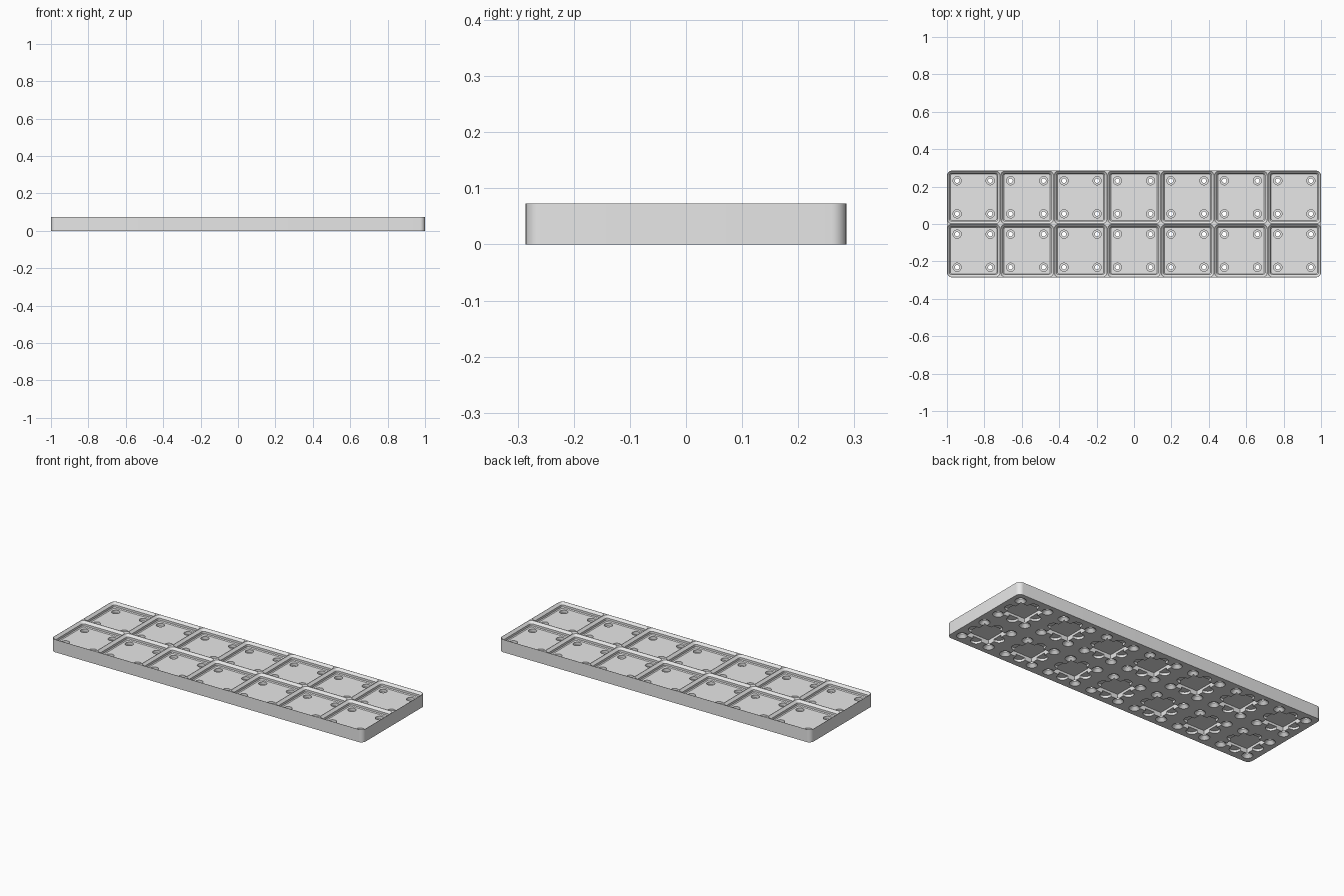
import bpy
import bmesh
from math import cos, sin, pi, radians
from mathutils import Vector

if "Cube" in bpy.data.objects:
    bpy.data.objects.remove(bpy.data.objects["Cube"], do_unlink=True)

COLUMNS, ROWS = 7, 2
PITCH = 42.0                        # cell size in millimetres
SCALE = 2 / (COLUMNS * PITCH)       # millimetres to model units
FLOOR, TOP = 6.4, 10.8
CENTRES = [((i - (COLUMNS - 1) / 2) * PITCH, (j - (ROWS - 1) / 2) * PITCH)
           for i in range(COLUMNS) for j in range(ROWS)]


def rounded_ring(half_x, half_y, radius, z, steps=8):
    """Counter-clockwise rounded rectangle at height z."""
    ring = []
    for quarter, (sx, sy) in enumerate([(1, 1), (-1, 1), (-1, -1), (1, -1)]):
        for k in range(steps + 1):
            a = (quarter + k / steps) * pi / 2
            ring.append(Vector((sx * (half_x - radius) + radius * cos(a),
                                sy * (half_y - radius) + radius * sin(a), z)))
    return ring


def circle_ring(radius, z, steps=32):
    return [Vector((radius * cos(2 * pi * k / steps),
                    radius * sin(2 * pi * k / steps), z)) for k in range(steps)]


def prism_rings(outline, low, high):
    return [[Vector((x, y, z)) for x, y in outline] for z in (low, high)]


def loft(bm, rings, x=0, y=0):
    """Closed solid through stacked rings, capped at both ends."""
    layers = [[bm.verts.new((p + Vector((x, y, 0))) * SCALE) for p in ring]
              for ring in rings]
    count = len(layers[0])
    for low, high in zip(layers, layers[1:]):
        for k in range(count):
            n = (k + 1) % count
            bm.faces.new((low[k], low[n], high[n], high[k]))
    bm.faces.new(layers[0][::-1])
    bm.faces.new(layers[-1])


def make_object(name, bm):
    mesh = bpy.data.meshes.new(name)
    bm.to_mesh(mesh)
    bm.free()
    obj = bpy.data.objects.new(name, mesh)
    bpy.context.collection.objects.link(obj)
    return obj


def cut(target, name, solids):
    """Subtract a set of separate solids, given as (rings, x, y)."""
    bm = bmesh.new()
    for rings, x, y in solids:
        loft(bm, rings, x, y)
    cutter = make_object(name, bm)
    cutter.hide_render = True
    mod = target.modifiers.new(name, 'BOOLEAN')
    mod.operation = 'DIFFERENCE'
    mod.solver = 'EXACT'
    mod.object = cutter
    bpy.context.view_layer.objects.active = target
    bpy.ops.object.modifier_apply(modifier=name)
    bpy.data.objects.remove(cutter, do_unlink=True)


# Solid slab with rounded corners
bm = bmesh.new()
loft(bm, [rounded_ring(COLUMNS * PITCH / 2, ROWS * PITCH / 2, 4, z) for z in (0, TOP)])
plate = make_object("grid_base_plate", bm)

# Stepped pockets in the top: chamfer, straight wall, wide chamfer
steps = [(2.85, FLOOR), (2.15, 7.1), (2.15, 8.9), (0.25, TOP), (0.25, TOP + 1)]
pocket = [rounded_ring(PITCH / 2 - inset, PITCH / 2 - inset, 4 - inset, z)
          for inset, z in steps]
cut(plate, "pockets", [(pocket, x, y) for x, y in CENTRES])

# Square weight recesses underneath
half = 10.7
square = [(half, half), (-half, half), (-half, -half), (half, -half)]
recess = prism_rings(square, -1, 4)
cut(plate, "weight_recesses", [(recess, x, y) for x, y in CENTRES])

# Shallow round-ended finger notches on each side of the recesses
start, centre, radius = 7.9, 12.125, 4.25
notch = [(start, -radius)]
notch += [(centre + radius * sin(pi * k / 16), -radius * cos(pi * k / 16))
          for k in range(17)]
notch += [(start, radius)]
notches = []
for turn in range(4):
    c, s = cos(turn * pi / 2), sin(turn * pi / 2)
    turned = [(px * c - py * s, px * s + py * c) for px, py in notch]
    notches += [(prism_rings(turned, -1, 2), x, y) for x, y in CENTRES]
cut(plate, "finger_notches", notches)

# Corner holes: countersink below, screw shaft, magnet seat above
profile = [(5.25, -1), (1.75, 2.5), (1.75, 4), (3.25, 4), (3.25, 7)]
hole = [circle_ring(r, z) for r, z in profile]
cut(plate, "corner_holes", [(hole, x + sx * 13, y + sy * 13)
                            for x, y in CENTRES for sx in (-1, 1) for sy in (-1, 1)])

# Plain grey finish
grey = bpy.data.materials.new("light_grey")
grey.use_nodes = True
grey.diffuse_color = (0.8, 0.8, 0.8, 1)
grey.node_tree.nodes["Principled BSDF"].inputs["Base Color"].default_value = (0.8, 0.8, 0.8, 1)
plate.data.materials.clear()
plate.data.materials.append(grey)

# Smooth the round parts, keep the edges crisp
bpy.ops.object.select_all(action='DESELECT')
plate.select_set(True)
bpy.context.view_layer.objects.active = plate
bpy.ops.object.shade_smooth_by_angle(angle=radians(30))
